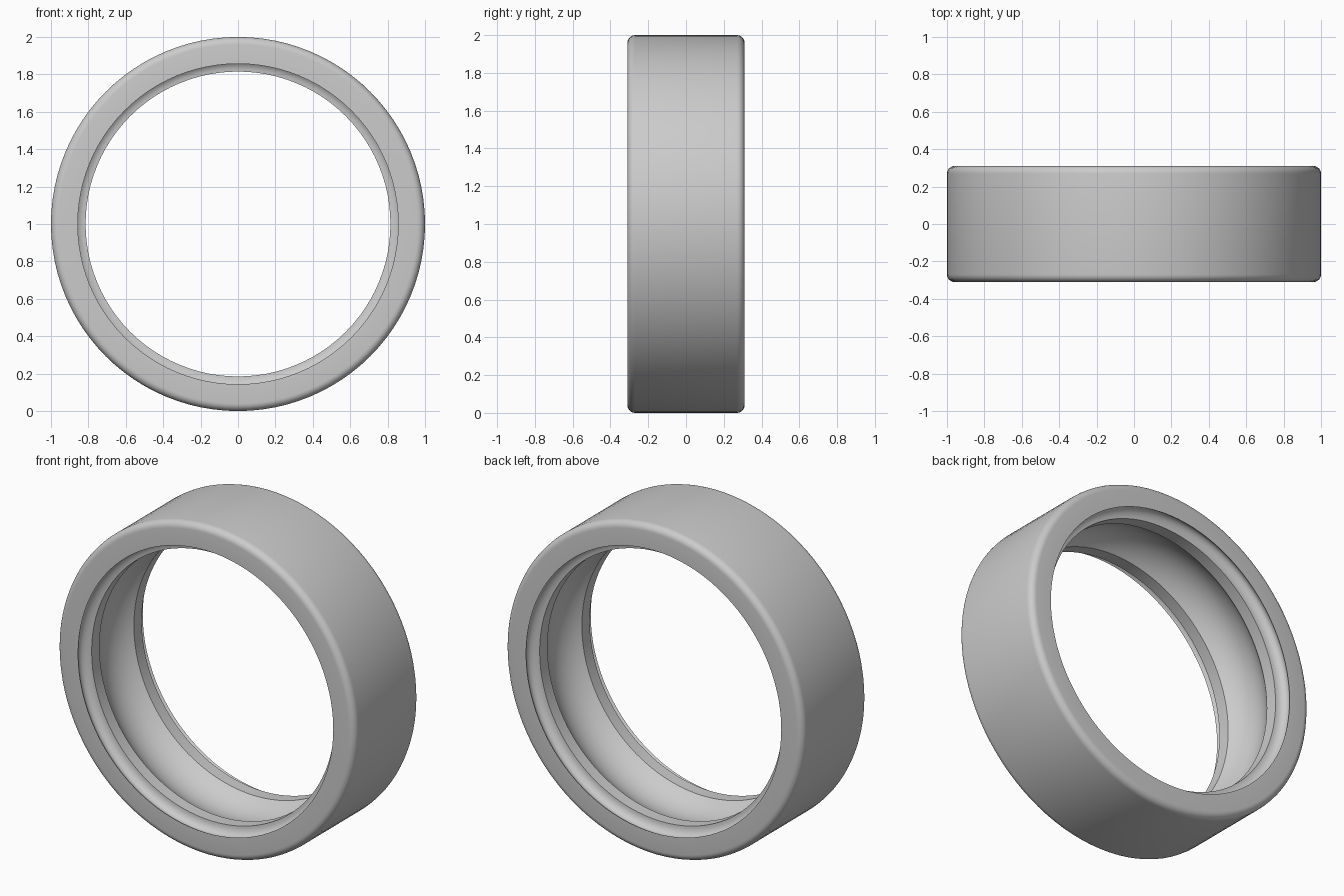
import bpy
import bmesh
import math
from mathutils import Vector

if "Cube" in bpy.data.objects:
    bpy.data.objects.remove(bpy.data.objects["Cube"], do_unlink=True)

SEGMENTS = 96
HALF_WIDTH = 0.31
LAND_R = 0.815       # smallest bore radius
RACE_HALF = 0.165    # half width of the ball track
RACE_DEPTH = 0.07
FILLET = 0.04


def arc(cy, cr, ry, rr, start, end, steps):
    """Points (y, radius) along an elliptical arc, angles in degrees."""
    pts = []
    for i in range(steps + 1):
        a = math.radians(start + (end - start) * i / steps)
        pts.append((cy + ry * math.cos(a), cr + rr * math.sin(a)))
    return pts


# Front half of the cross-section, from outer fillet to ball track edge
half = arc(-HALF_WIDTH + FILLET, 1 - FILLET, FILLET, FILLET, 90, 180, 6)
# Undercut seal groove, ending at the shoulder of the land
half += arc(-0.282, LAND_R, 0.042, 0.056, 131.8, 0, 10)

# Concave ball track
track_r = (RACE_HALF ** 2 + RACE_DEPTH ** 2) / (2 * RACE_DEPTH)
spread = math.degrees(math.asin(RACE_HALF / track_r))
track = arc(0, LAND_R + RACE_DEPTH - track_r, track_r, track_r,
            90 + spread, 90 - spread, 16)

# Closed profile, mirrored front to back
profile = half + track + [(-y, r) for y, r in reversed(half)]

# Revolve the profile about the y axis
bm = bmesh.new()
verts = [bm.verts.new((0, y, r)) for y, r in profile]
edges = [bm.edges.new((v, verts[(i + 1) % len(verts)])) for i, v in enumerate(verts)]
bmesh.ops.spin(bm, geom=verts + edges, cent=Vector((0, 0, 0)), axis=Vector((0, 1, 0)),
               angle=math.tau, steps=SEGMENTS, use_merge=False, use_duplicate=False)
bmesh.ops.remove_doubles(bm, verts=bm.verts[:], dist=0.0005)
bmesh.ops.recalc_face_normals(bm, faces=bm.faces[:])
bmesh.ops.translate(bm, verts=bm.verts[:], vec=(0, 0, 1))

mesh = bpy.data.meshes.new("bearing_outer_ring")
bm.to_mesh(mesh)
bm.free()
ring = bpy.data.objects.new("bearing_outer_ring", mesh)
bpy.context.collection.objects.link(ring)

# Plain grey steel
steel = bpy.data.materials.new("grey_steel")
steel.use_nodes = True
colour = (0.6, 0.6, 0.6, 1.0)
steel.diffuse_color = colour
steel.node_tree.nodes["Principled BSDF"].inputs["Base Color"].default_value = colour
mesh.materials.append(steel)

# Smooth shading with crisp groove and track edges
bpy.ops.object.select_all(action="DESELECT")
ring.select_set(True)
bpy.context.view_layer.objects.active = ring
bpy.ops.object.shade_smooth_by_angle(angle=math.radians(30))
